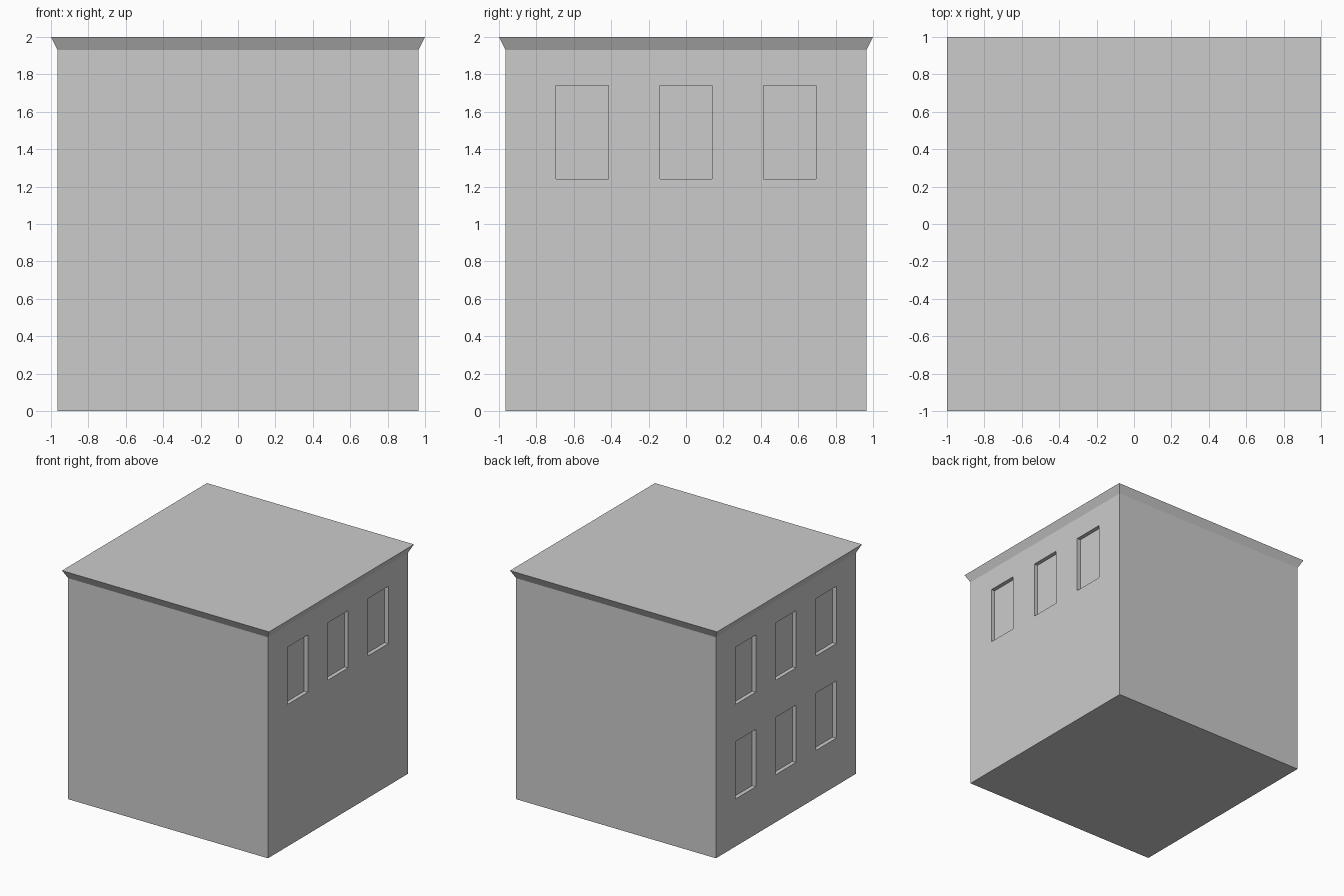
import bpy, bmesh
from mathutils import Matrix, Vector

if "Cube" in bpy.data.objects:
    bpy.data.objects.remove(bpy.data.objects["Cube"])

HALF = 0.965        # half width of the walls
DEPTH = 0.035       # window recess depth
WIN_W, WIN_H = 0.28, 0.50


def make_object(name, bm):
    bmesh.ops.recalc_face_normals(bm, faces=bm.faces)
    mesh = bpy.data.meshes.new(name)
    bm.to_mesh(mesh)
    bm.free()
    obj = bpy.data.objects.new(name, mesh)
    bpy.context.collection.objects.link(obj)
    return obj


# Building: square rings stacked up a profile, flaring into the cornice
bm = bmesh.new()
rings = []
for half, z in [(HALF, 0.0), (HALF, 1.93), (1.0, 2.0)]:
    rings.append([bm.verts.new((sx * half, sy * half, z))
                  for sx, sy in [(-1, -1), (1, -1), (1, 1), (-1, 1)]])
for low, high in zip(rings, rings[1:]):
    for i in range(4):
        j = (i + 1) % 4
        bm.faces.new((low[i], low[j], high[j], high[i]))
bm.faces.new(rings[0])
bm.faces.new(rings[-1])
building = make_object("building", bm)

# Window cutters: one row on the right wall, two rows on the left wall
bm = bmesh.new()
for side, z in [(1, 1.49), (-1, 1.49), (-1, 0.665)]:
    for y in (-0.555, 0, 0.555):
        place = (Matrix.Translation(Vector((side * HALF, y, z)))
                 @ Matrix.Diagonal((2 * DEPTH, WIN_W, WIN_H, 1)))
        bmesh.ops.create_cube(bm, size=1, matrix=place)
cutter = make_object("window_cutter", bm)
cutter.hide_render = True
cutter.display_type = 'WIRE'

# Recess the windows
cut = building.modifiers.new("windows", 'BOOLEAN')
cut.operation = 'DIFFERENCE'
cut.solver = 'EXACT'
cut.object = cutter
